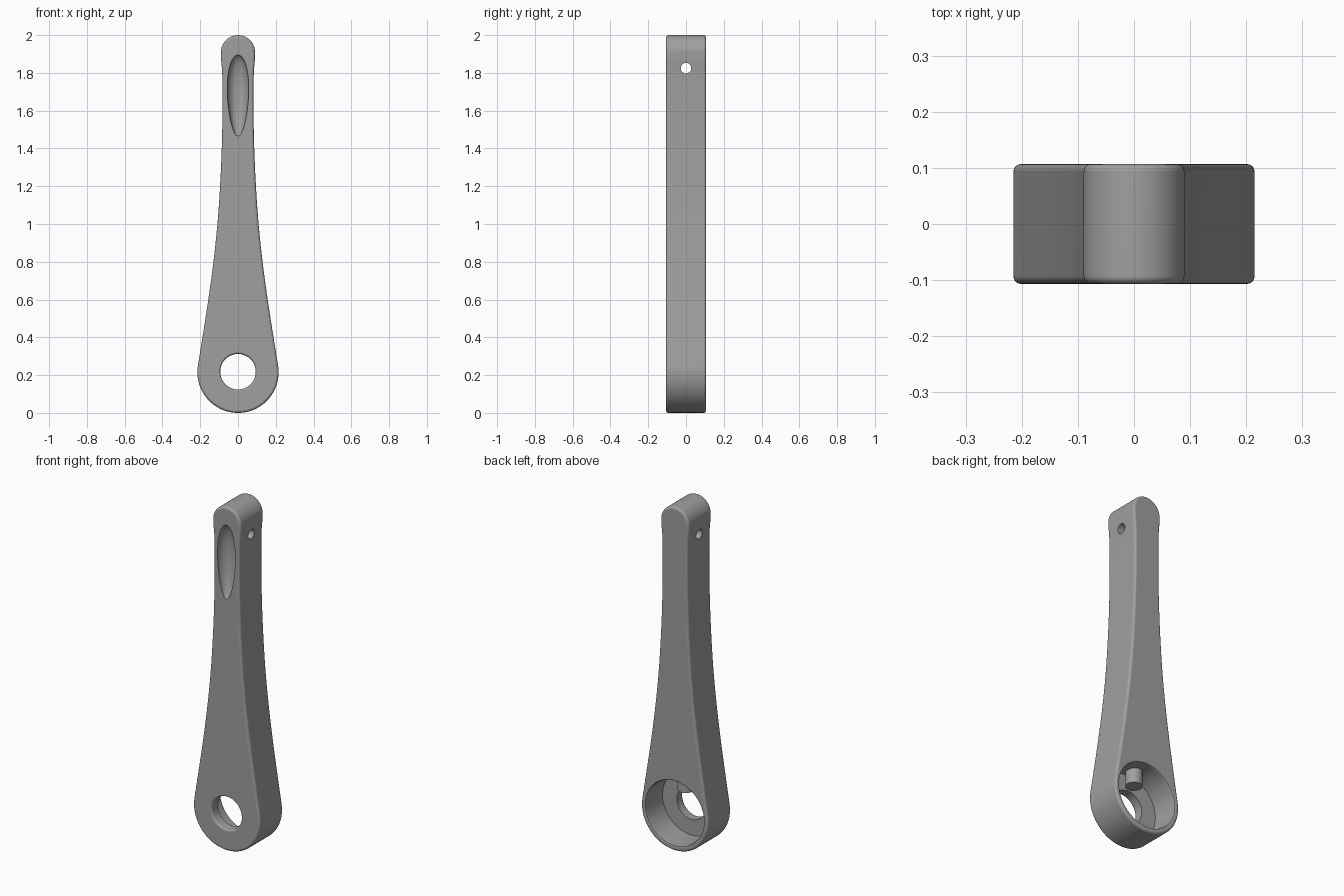
import bpy, bmesh, math
from mathutils import Matrix, Vector

if "Cube" in bpy.data.objects:
    bpy.data.objects.remove(bpy.data.objects["Cube"])

HALF = 0.107      # half thickness of the arm
EYE_Z = 0.215     # height of the large eye centre

grey = bpy.data.materials.new("satin grey")
grey.diffuse_color = (0.35, 0.35, 0.35, 1)
grey.use_nodes = True
grey.node_tree.nodes["Principled BSDF"].inputs["Base Color"].default_value = grey.diffuse_color


def make_object(name, bm):
    bmesh.ops.recalc_face_normals(bm, faces=bm.faces)
    mesh = bpy.data.meshes.new(name)
    bm.to_mesh(mesh)
    bm.free()
    mesh.materials.append(grey)
    obj = bpy.data.objects.new(name, mesh)
    bpy.context.collection.objects.link(obj)
    return obj


def cylinder(name, radius, length, matrix):
    bm = bmesh.new()
    bmesh.ops.create_cone(bm, cap_ends=True, segments=32, radius1=radius,
                          radius2=radius, depth=length, matrix=matrix)
    return make_object(name, bm)


def spline(pts, steps=5):
    """Smooth curve through the points (Catmull-Rom)."""
    p = [Vector(q) for q in pts]
    p = [2 * p[0] - p[1]] + p + [2 * p[-1] - p[-2]]
    out = []
    for a, b, c, d in zip(p, p[1:], p[2:], p[3:]):
        for i in range(steps):
            t = i / steps
            out.append(0.5 * (2 * b + (c - a) * t + (2 * a - 5 * b + 4 * c - d) * t * t
                              + (3 * b - a - 3 * c + d) * t ** 3))
    return out + [p[-2]]


def lathe(name, profile, z, segments=64):
    """Solid of revolution about the y direction from (radius, y) pairs."""
    bm = bmesh.new()
    rings = []
    for r, y in profile:
        rings.append([bm.verts.new((r * math.cos(2 * math.pi * i / segments), y,
                                    z + r * math.sin(2 * math.pi * i / segments)))
                      for i in range(segments)])
    for a, b in zip(rings, rings[1:]):
        for i in range(segments):
            j = (i + 1) % segments
            bm.faces.new((a[i], a[j], b[j], b[i]))
    bm.faces.new(rings[0])
    bm.faces.new(rings[-1])
    return make_object(name, bm)


# Arm outline: right half from bottom to top, then mirrored
right = [(0.215 * math.sin(a), EYE_Z - 0.215 * math.cos(a))
         for a in (math.radians(100) * i / 20 for i in range(20))]
right += [tuple(v) for v in spline([
    (0.212, 0.252), (0.188, 0.4), (0.157, 0.6), (0.130, 0.8), (0.109, 1.0),
    (0.095, 1.2), (0.086, 1.4), (0.082, 1.6), (0.083, 1.78), (0.09, 1.88)])]
right += [(0.09 * math.cos(a), 1.91 + 0.09 * math.sin(a))
          for a in (math.pi / 2 * i / 14 for i in range(15))]
right[0], right[-1] = (0, 0), (0, 2)
outline = right + [(-x, z) for x, z in reversed(right[1:-1])]

# Arm body: extruded outline with rounded front and back edges
bm = bmesh.new()
face = bm.faces.new([bm.verts.new((x, -HALF, z)) for x, z in outline])
new = bmesh.ops.extrude_face_region(bm, geom=[face])["geom"]
bmesh.ops.translate(bm, vec=(0, 2 * HALF, 0),
                    verts=[g for g in new if isinstance(g, bmesh.types.BMVert)])
rims = [e for e in bm.edges if abs(e.verts[0].co.y - e.verts[1].co.y) < 1e-5]
bmesh.ops.bevel(bm, geom=rims, offset=0.014, offset_type='OFFSET', segments=4,
                profile=0.5, affect='EDGES')
arm = make_object("arm", bm)

# Eye cutter: through hole with deep recess opening at the back
eye_cutter = lathe("eye_cutter", [
    (0.104, -0.13), (0.104, -HALF), (0.098, -0.104), (0.094, -0.097), (0.094, -0.05),
    (0.186, -0.05), (0.186, 0.096), (0.189, 0.103), (0.196, HALF), (0.196, 0.13)], EYE_Z + 0.003)

# Thumb scoop cutter: egg-shaped, wider toward the top
bm = bmesh.new()
bmesh.ops.create_uvsphere(bm, u_segments=48, v_segments=32, radius=1)
for v in bm.verts:
    taper = 1 + 0.18 * v.co.z
    v.co = (0.056 * taper * v.co.x, -HALF + 0.055 * taper * v.co.y, 1.68 + 0.215 * v.co.z)
scoop_cutter = make_object("scoop_cutter", bm)

# Small cross hole near the tip
pin_hole_cutter = cylinder("pin_hole_cutter", 0.028, 0.4,
                           Matrix.Translation((0, 0, 1.825)) @ Matrix.Rotation(math.pi / 2, 4, 'Y'))

for cutter in (eye_cutter, scoop_cutter, pin_hole_cutter):
    cutter.hide_render = True
    mod = arm.modifiers.new(cutter.name, 'BOOLEAN')
    mod.operation = 'DIFFERENCE'
    mod.solver = 'EXACT'
    mod.object = cutter
    bpy.context.view_layer.objects.active = arm
    bpy.ops.object.modifier_apply(modifier=mod.name)
    bpy.data.objects.remove(cutter)

# Locating peg hanging from the top of the recess
peg = cylinder("locating_peg", 0.045, 0.1, Matrix.Translation((0, 0, 0.367)))

# Smooth curved surfaces, keep edges sharp
for obj in (arm, peg):
    bpy.ops.object.select_all(action='DESELECT')
    obj.select_set(True)
    bpy.context.view_layer.objects.active = obj
    bpy.ops.object.shade_smooth_by_angle(angle=math.radians(35))
    weighted = obj.modifiers.new("even shading", 'WEIGHTED_NORMAL')
    weighted.keep_sharp = True
